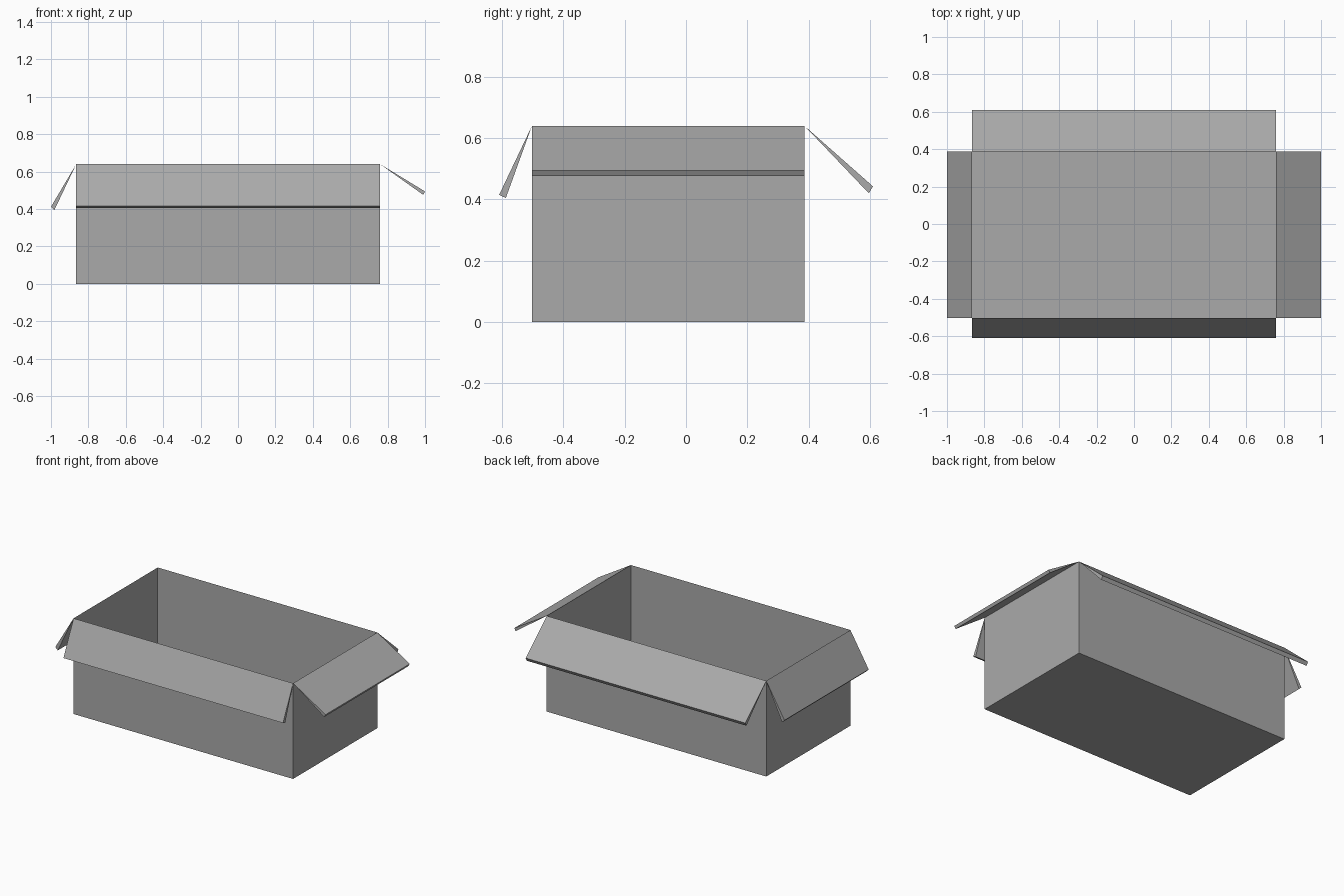
import bpy
import bmesh

if "Cube" in bpy.data.objects:
    bpy.data.objects.remove(bpy.data.objects["Cube"], do_unlink=True)

# Single flat colour
GREY = (0.4, 0.4, 0.4, 1.0)
grey = bpy.data.materials.new("cardboard_grey")
grey.use_nodes = True
grey.diffuse_color = GREY
grey.node_tree.nodes["Principled BSDF"].inputs["Base Color"].default_value = GREY

# Box extents
X0, X1 = -0.865, 0.76
Y0, Y1 = -0.503, 0.387
TOP = 0.64


def add_object(name, bm):
    mesh = bpy.data.meshes.new(name)
    bm.to_mesh(mesh)
    bm.free()
    mesh.materials.append(grey)
    obj = bpy.data.objects.new(name, mesh)
    bpy.context.collection.objects.link(obj)
    return obj


def box_body():
    """Paper-thin box, open at the top."""
    bm = bmesh.new()
    bmesh.ops.create_cube(bm, size=1)
    for v in bm.verts:
        v.co.x = X1 if v.co.x > 0 else X0
        v.co.y = Y1 if v.co.y > 0 else Y0
        v.co.z = TOP if v.co.z > 0 else 0
    lid = [f for f in bm.faces if f.normal.z > 0.5]
    bmesh.ops.delete(bm, geom=lid, context='FACES_ONLY')
    add_object("box_body", bm)


def flap(name, profile, axis, start, end):
    """Wedge flap: a triangular profile extruded along one rim edge."""
    bm = bmesh.new()

    def place(along, out, z):
        return (along, out, z) if axis == 'X' else (out, along, z)

    face = bm.faces.new([bm.verts.new(place(start, o, z)) for o, z in profile])
    offset = place(end - start, 0, 0)
    result = bmesh.ops.extrude_face_region(bm, geom=[face], use_keep_orig=True)
    moved = [g for g in result["geom"] if isinstance(g, bmesh.types.BMVert)]
    bmesh.ops.translate(bm, verts=moved, vec=offset)
    bmesh.ops.recalc_face_normals(bm, faces=bm.faces[:])
    add_object(name, bm)


box_body()

# Flaps hinge on the rim and thicken towards the free edge
flap("front_flap", [(Y0, TOP), (-0.61, 0.415), (-0.588, 0.405)], 'X', X0, X1)
flap("back_flap", [(Y1, TOP), (0.61, 0.443), (0.597, 0.42)], 'X', X0, X1)
flap("right_flap", [(X0, TOP), (-1.0, 0.412), (-0.982, 0.394)], 'Y', Y0, Y1)
flap("left_flap", [(X1, TOP), (1.0, 0.494), (0.99, 0.476)], 'Y', Y0, Y1)
